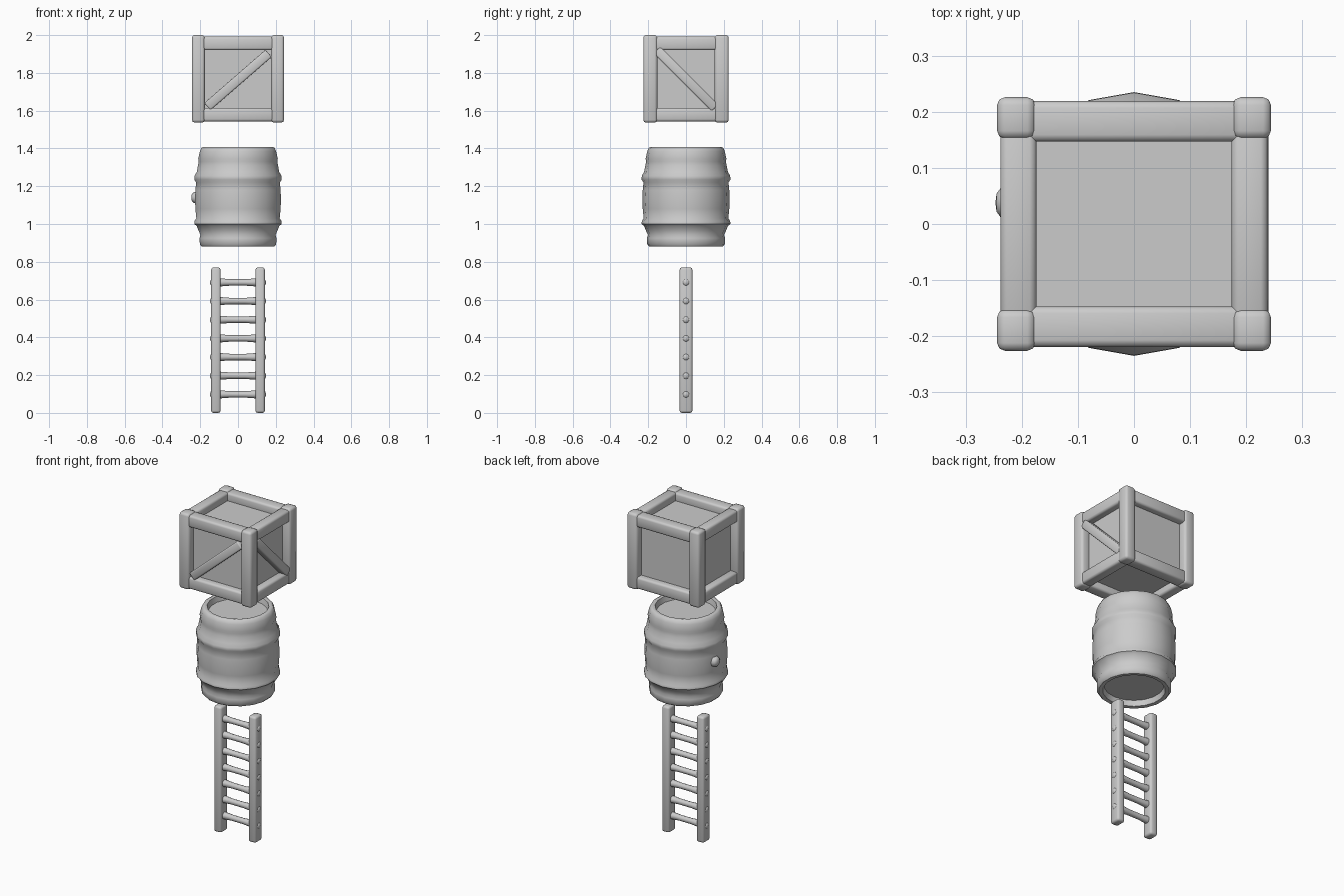
import bpy, bmesh, math
from mathutils import Vector, Matrix

cube = bpy.data.objects.get("Cube")
if cube:
    bpy.data.objects.remove(cube, do_unlink=True)

grey = bpy.data.materials.new("plain grey")
grey.use_nodes = True
colour = (0.6, 0.6, 0.6, 1)
grey.diffuse_color = colour
grey.node_tree.nodes["Principled BSDF"].inputs["Base Color"].default_value = colour


def finish(name, bm, angle=60):
    bmesh.ops.recalc_face_normals(bm, faces=bm.faces)
    mesh = bpy.data.meshes.new(name)
    bm.to_mesh(mesh)
    bm.free()
    obj = bpy.data.objects.new(name, mesh)
    bpy.context.collection.objects.link(obj)
    mesh.materials.append(grey)
    bpy.ops.object.select_all(action='DESELECT')
    obj.select_set(True)
    bpy.context.view_layer.objects.active = obj
    bpy.ops.object.shade_smooth_by_angle(angle=math.radians(angle))
    return obj


def beam(name, low, high, bevel=0.012, turn=None):
    """Softly bevelled timber between two corners, optionally turned about its centre."""
    low, high = Vector(low), Vector(high)
    centre, size = (low + high) / 2, high - low
    bm = bmesh.new()
    bmesh.ops.create_cube(bm, size=1)
    bmesh.ops.scale(bm, vec=size, verts=bm.verts)
    if bevel:
        bmesh.ops.bevel(bm, geom=bm.edges[:], offset=bevel, segments=2, profile=0.5, affect='EDGES')
    if turn:
        bmesh.ops.transform(bm, matrix=turn, verts=bm.verts)
    bmesh.ops.translate(bm, vec=centre, verts=bm.verts)
    return finish(name, bm)


def lathe(name, profile, sides, matrix):
    """Spin (radius, height) points about z; zero radius closes an end."""
    bm = bmesh.new()
    verts = [bm.verts.new((r, 0, z)) for r, z in profile]
    edges = [bm.edges.new(pair) for pair in zip(verts, verts[1:])]
    bmesh.ops.spin(bm, geom=verts + edges, axis=(0, 0, 1), cent=(0, 0, 0),
                   angle=math.tau, steps=sides)
    bmesh.ops.remove_doubles(bm, verts=bm.verts, dist=0.0005)
    bmesh.ops.transform(bm, matrix=matrix, verts=bm.verts)
    return finish(name, bm, 50)


# Ladder: two uprights and seven slightly waisted rungs with rounded ends
for side, s in (("right", -1), ("left", 1)):
    beam("ladder_upright_" + side, (s * 0.117 - 0.025, -0.034, 0), (s * 0.117 + 0.025, 0.034, 0.77))
half_rung = [(0.0, -0.149), (0.012, -0.146), (0.021, -0.138), (0.021, -0.09), (0.017, -0.04)]
rung_profile = half_rung + [(r, -x) for r, x in reversed(half_rung)]
along_x = Matrix.Rotation(math.pi / 2, 4, 'Y')
for i in range(7):
    lathe(f"ladder_rung_{i + 1}", rung_profile, 10,
          Matrix.Translation((0, 0, 0.098 + i * 0.0988)) @ along_x)

# Barrel: one turned profile with raised hoops and sunken ends
barrel_profile = [
    (0, 0.915), (0.165, 0.915), (0.172, 0.882), (0.194, 0.88), (0.205, 0.892),
    (0.207, 0.925), (0.202, 0.942), (0.212, 0.965), (0.222, 0.99), (0.235, 1.0),
    (0.234, 1.015), (0.224, 1.03), (0.229, 1.08), (0.231, 1.13), (0.229, 1.18),
    (0.225, 1.22), (0.235, 1.235), (0.234, 1.255), (0.222, 1.275), (0.215, 1.31),
    (0.211, 1.33), (0.214, 1.345), (0.205, 1.385), (0.197, 1.403), (0.186, 1.408),
    (0.172, 1.405), (0.165, 1.372), (0, 1.372)]
lathe("barrel", barrel_profile, 18, Matrix.Rotation(math.pi / 2, 4, 'Z'))
lathe("barrel_bung", [(0, 0.028), (0.016, 0.026), (0.027, 0.018), (0.033, 0)], 12,
      Matrix.Translation((-0.219, 0.038, 1.14)) @ Matrix.Rotation(-math.pi / 2, 4, 'Y'))

# Crate: recessed panels, corner posts and rails along every edge
beam("crate_panels", (-0.195, -0.18, 1.585), (0.195, 0.18, 1.945), bevel=0)
for side, sx in (("right", -1), ("left", 1)):
    for end, sy in (("front", -1), ("back", 1)):
        x, y = sx * 0.21, sy * 0.189
        beam(f"crate_post_{end}_{side}", (x - 0.034, y - 0.037, 1.537), (x + 0.034, y + 0.037, 2.0), 0.014)
for level, z in (("bottom", 1.579), ("top", 1.956)):
    for end, sy in (("front", -1), ("back", 1)):
        y = sy * 0.183
        beam(f"crate_rail_{level}_{end}", (-0.2, y - 0.036, z - 0.036), (0.2, y + 0.036, z + 0.036))
    for side, sx in (("right", -1), ("left", 1)):
        x = sx * 0.206
        beam(f"crate_rail_{level}_{side}", (x - 0.032, -0.18, z - 0.036), (x + 0.032, 0.18, z + 0.036))

# Diagonal braces on the front and left faces
beam("crate_brace_front", (-0.215, -0.219, 1.737), (0.215, -0.17, 1.787), 0.008,
     Matrix.Rotation(math.radians(-41), 4, 'Y'))
beam("crate_brace_left", (0.185, -0.218, 1.743), (0.24, 0.218, 1.793), 0.008,
     Matrix.Rotation(math.radians(-45), 4, 'X'))
